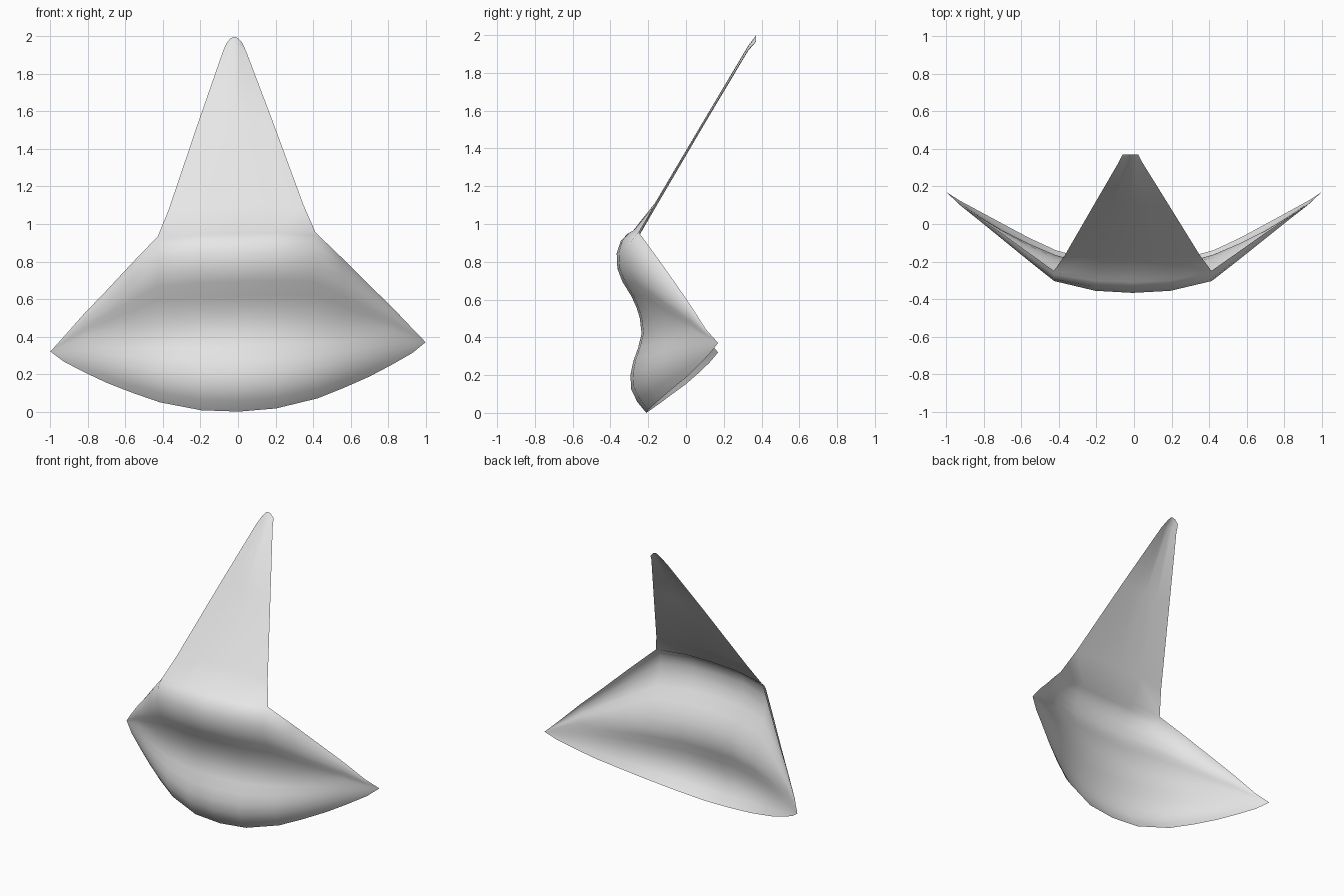
import bpy
import bmesh

cube = bpy.data.objects.get("Cube")
if cube:
    bpy.data.objects.remove(cube, do_unlink=True)

# Plain grey material
grey = bpy.data.materials.new("light_grey")
grey.use_nodes = True
grey.diffuse_color = (0.8, 0.8, 0.8, 1)
grey.node_tree.nodes["Principled BSDF"].inputs["Base Color"].default_value = (0.8, 0.8, 0.8, 1)

# Half of the lips, centre to corner:
# x, bottom edge (y, z), mouth line (y, z), top edge (y, z), fullness
COLUMNS = [
    (0.00, (-0.21, 0.00), (-0.235, 0.42), (-0.28, 0.965), 1.0),
    (0.20, (-0.20, 0.012), (-0.225, 0.42), (-0.275, 0.963), 0.95),
    (0.42, (-0.14, 0.06), (-0.165, 0.415), (-0.25, 0.945), 0.75),
    (0.56, (-0.075, 0.112), (-0.105, 0.41), (-0.15, 0.805), 0.55),
    (0.70, (0.00, 0.17), (-0.035, 0.405), (-0.05, 0.66), 0.35),
    (0.82, (0.065, 0.23), (0.035, 0.40), (0.03, 0.54), 0.15),
    (0.93, (0.125, 0.29), (0.11, 0.37), (0.105, 0.42), 0.03),
    (1.00, (0.17, 0.345), (0.17, 0.345), (0.17, 0.345), 0.0),
]
# Swell of each lip: share of the height, forward offset
LOWER = [(0, 0), (0.14, -0.045), (0.3, -0.073), (0.48, -0.072),
         (0.65, -0.053), (0.82, -0.023), (1, 0)]
UPPER = [(0.15, -0.003), (0.25, -0.015), (0.36, -0.037), (0.5, -0.078),
         (0.63, -0.1), (0.78, -0.097), (0.9, -0.07), (0.97, -0.03), (1, 0)]


def lip_column(bottom, mouth, top, fullness):
    """Profile (y, z) from the bottom edge to the top edge."""
    points = []
    for start, end, swell in ((bottom, mouth, LOWER), (mouth, top, UPPER)):
        for t, offset in swell:
            points.append((start[0] + (end[0] - start[0]) * t + offset * fullness,
                           start[1] + (end[1] - start[1]) * t))
    return points


def skew(x, y, z):
    """Slight sideways lean of the whole shape."""
    return (x - 0.012 * (z - 0.35), y, z + 0.025 * x)


bm = bmesh.new()


def bridge(strip_a, strip_b):
    for i in range(len(strip_a) - 1):
        bm.faces.new((strip_a[i], strip_b[i], strip_b[i + 1], strip_a[i + 1]))


# Lips, swept from one corner to the other
half = [(x, lip_column(*rest)) for x, *rest in COLUMNS]
full = [(-x, p) for x, p in reversed(half[1:])] + half
grid = [[bm.verts.new(skew(x, y, z)) for y, z in profile] for x, profile in full]
for left, right in zip(grid, grid[1:]):
    bridge(left, right)

# Tapered flap rising from the middle of the upper lip
centre = len(COLUMNS) - 1
shares = (-1, -0.48, 0, 0.48, 1)
rows = [[grid[centre + i][-1] for i in (-2, -1, 0, 1, 2)]]
# half width, y, edge height, rise at the middle
for width, y, z, rise in ((0.359, -0.165, 1.09, 0.02), (0.2, 0.101, 1.54, 0.02),
                          (0.062, 0.33, 1.92, 0.025), (0.042, 0.37, 1.965, 0.033)):
    rows.append([bm.verts.new(skew(k * width, y, z + rise * (1 - k * k))) for k in shares])
for lower, upper in zip(rows, rows[1:]):
    for i in range(4):
        bm.faces.new((lower[i], lower[i + 1], upper[i + 1], upper[i]))

# Close the two mouth corners to points
bmesh.ops.remove_doubles(bm, verts=bm.verts, dist=0.0005)
for face in bm.faces:
    face.smooth = True

mesh = bpy.data.meshes.new("lips_with_flap")
bm.to_mesh(mesh)
bm.free()
mesh.materials.append(grey)
lips = bpy.data.objects.new("lips_with_flap", mesh)
bpy.context.collection.objects.link(lips)
